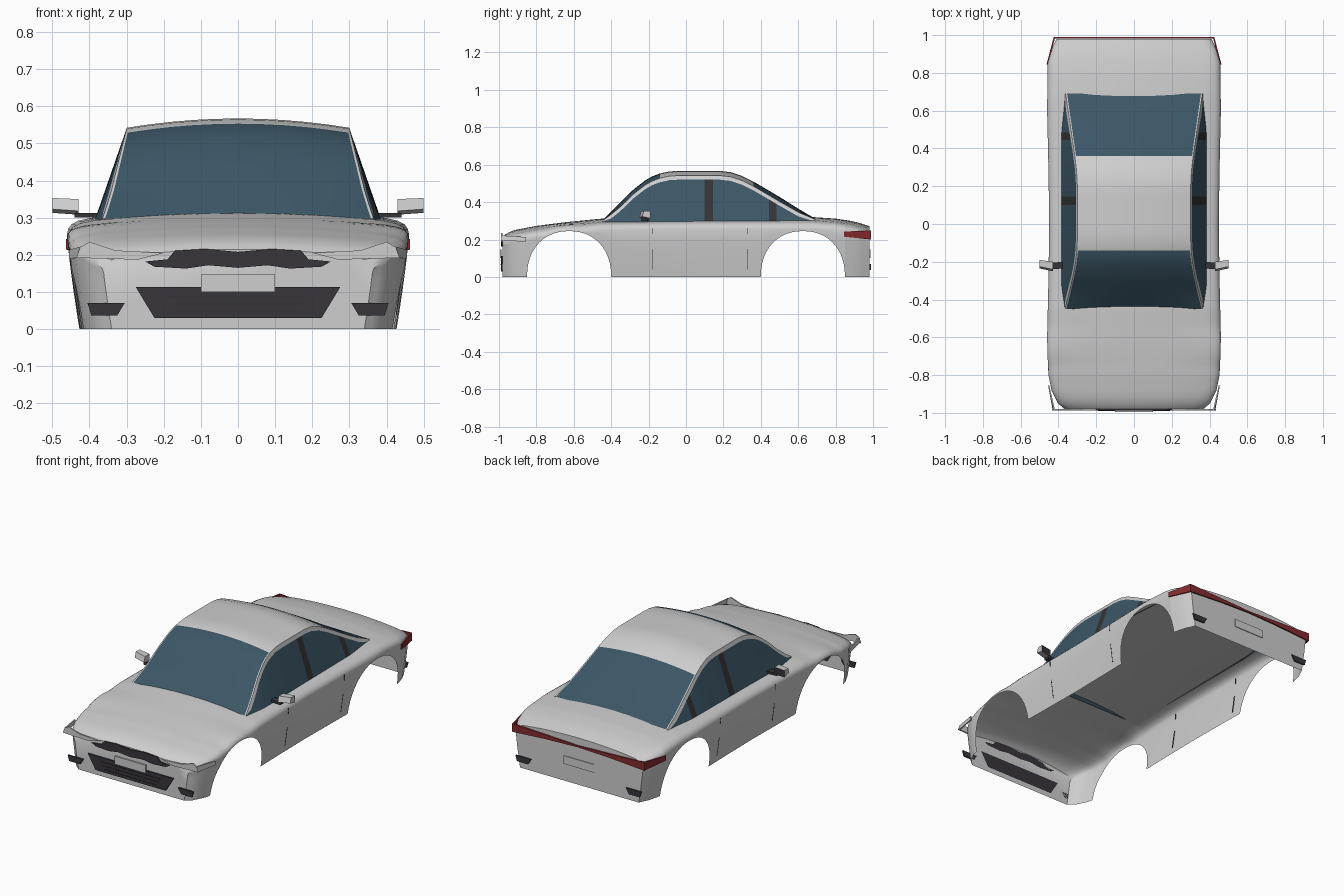
import bpy, bmesh, math
from mathutils import Vector

if "Cube" in bpy.data.objects:
    bpy.data.objects.remove(bpy.data.objects["Cube"], do_unlink=True)


def material(name, rgb):
    m = bpy.data.materials.new(name)
    m.use_nodes = True
    m.diffuse_color = (*rgb, 1)
    m.node_tree.nodes["Principled BSDF"].inputs["Base Color"].default_value = (*rgb, 1)
    return m


PAINT = material("silver paint", (0.62, 0.62, 0.62))
GLASS = material("blue glass", (0.045, 0.095, 0.135))
DARK = material("dark trim", (0.04, 0.035, 0.045))
PILLAR = material("pillar black", (0.035, 0.035, 0.038))
RED = material("tail light red", (0.24, 0.025, 0.028))


def curve(points, y):
    """Linear lookup along a short list of (y, value) pairs."""
    for (a, u), (b, v) in zip(points, points[1:]):
        if y <= b:
            return u + (v - u) * max(0, (y - a) / (b - a))
    return points[-1][1]


def finish(name, bm, mats, mirror=False, smooth=None):
    me = bpy.data.meshes.new(name)
    bm.to_mesh(me)
    bm.free()
    ob = bpy.data.objects.new(name, me)
    bpy.context.collection.objects.link(ob)
    for m in mats:
        me.materials.append(m)
    if mirror:
        ob.modifiers.new("mirror", "MIRROR")
    if smooth:
        bpy.context.view_layer.objects.active = ob
        ob.select_set(True)
        bpy.ops.object.shade_smooth_by_angle(angle=math.radians(smooth))
        ob.select_set(False)
    return ob


def loft(bm, sections, rule=None):
    """Skin sections running right to left, stacked front to back."""
    rows = [[bm.verts.new(p) for p in s] for s in sections]
    for r, q in zip(rows, rows[1:]):
        for j in range(len(r) - 1):
            f = bm.faces.new((r[j], r[j + 1], q[j + 1], q[j]))
            if rule:
                f.material_index = rule((r[j].co.y + q[j].co.y) / 2, j)
    return rows


def both_sides(half):
    """Complete a left half section (sill to centre) into right-to-left order."""
    return [(-x, y, z) for x, y, z in half] + [p for p in half[-2::-1]]


def plate(name, pts, offset, mat, mirror=False):
    """Flat outline given a small thickness."""
    bm = bmesh.new()
    f = bm.faces.new([bm.verts.new(p) for p in pts])
    ext = bmesh.ops.extrude_face_region(bm, geom=[f])["geom"]
    bmesh.ops.translate(bm, vec=Vector(offset),
                        verts=[v for v in ext if isinstance(v, bmesh.types.BMVert)])
    bmesh.ops.recalc_face_normals(bm, faces=bm.faces)
    return finish(name, bm, [mat], mirror)


def face_plate(name, outline, y, mat, mirror=True, depth=0.008):
    return plate(name, [(x, y, z) for x, z in outline], (0, depth, 0), mat, mirror)


# Body shell: open underneath, with wheel arches shaped into the lower edge
WIDTH = [(-.98, .37), (-.95, .405), (-.88, .44), (-.8, .455), (-.6, .46), (-.3, .453),
         (0, .449), (.3, .453), (.6, .46), (.85, .457), (.92, .44), (.98, .412)]
TOP = [(-.98, .215), (-.96, .232), (-.92, .25), (-.8, .273), (-.65, .292), (-.45, .312), (0, .318),
       (.68, .32), (.8, .312), (.9, .297), (.98, .272)]
ARCHES = (-.625, .625)
ARCH_R, ARCH_H, END = .225, .245, .98


def sill(y):
    for c in ARCHES:
        u = abs(y - c) / ARCH_R
        if u < 1:
            return ARCH_H * (1 - u ** 2.2) ** (1 / 2.2)
    return 0


def side_x(y, z):
    return curve(WIDTH, y) - .03 * max(0, (.24 - z) / .24) ** 1.3


stations = [-END, -.965, -.95, -.92, -.88, -.3, -.2, -.1, 0, .1, .2, .3, .88, .92, .95, END]
for c in ARCHES:
    stations += [c + s * (ARCH_R + .0005) for s in (-1, 1)]
    stations += [c - ARCH_R * math.cos(math.pi * k / 24) * .9999 for k in range(25)]
sections = []
for y in sorted(stations):
    b, w, top = sill(y), curve(WIDTH, y), curve(TOP, y)
    belt = max(top - .062, b + .004)
    half = [(side_x(y, z), y, z) for z in (b + (belt - b) * t / 5 for t in range(6))]
    for dx, f in ((.003, .2), (.012, .4), (.03, .55), (.06, .66), (.09, .72)):
        half.append((w - dx, y, belt + (top - belt) * f))
    for f in (.62, .45, .22, 0):
        half.append((w * f, y, top - (top - belt) * .28 * (f / .8) ** 2))
    sections.append(both_sides(half))
bm = bmesh.new()
rows = loft(bm, sections)
bm.faces.new(rows[0][::-1])
bm.faces.new(rows[-1])
finish("body_shell", bm, [PAINT], smooth=35)

# Cabin: windscreen, roof, rear window and side windows
ROOF = [(-.45, .298), (-.35, .4), (-.28, .468), (-.22, .515), (-.18, .538), (-.14, .553), (-.09, .564), (-.04, .567),
        (.18, .567), (.24, .56), (.3, .54), (.36, .51), (.42, .475), (.5, .428), (.6, .365), (.69, .312)]
PILLARS = ((.1, .145), (.445, .485))
cabin_y = sorted([y for y, _ in ROOF] + [y for p in PILLARS for y in p] + [-.4, -.31, 0])
sections = []
for y in cabin_y:
    t = max(0, (curve(ROOF, y) - .298) / .267)
    top = curve(ROOF, y)
    edge_z, edge_x = top - .025 * min(1, t * 3), .365 - .065 * t
    base_x = .365 + .02 * min(1, t * 2)
    low = min(.295, edge_z)
    win_z = max(low, edge_z - .022)
    k = (win_z - low) / max(.001, edge_z - low)
    half = [(base_x, y, low), (base_x + (edge_x - base_x) * k, y, win_z), (edge_x, y, edge_z)]
    half += [(edge_x * f, y, edge_z + (top - edge_z) * (1 - f * f)) for f in (.98, .8, .6, .4, .2, 0)]
    sections.append(both_sides(half))
last = len(sections[0]) - 2


def cabin_colour(y, j):
    j = min(j, last - j)
    if j == 0:
        return 2 if any(a < y < b for a, b in PILLARS) else 1
    return 1 if j > 2 and not -.14 < y < .36 else 0


bm = bmesh.new()
loft(bm, sections, cabin_colour)
finish("cabin", bm, [PAINT, GLASS, PILLAR], smooth=30)

# Front details
F = -.988
face_plate("upper_grille", [(0, .208), (.09, .216), (.17, .211), (.19, .188), (.25, .182),
                            (.225, .168), (.14, .163), (.08, .172), (0, .165)], F, DARK)
face_plate("lower_grille", [(0, .113), (.275, .113), (.225, .03), (0, .03)], F, DARK)
for i in range(3):
    z = .045 + .02 * i
    face_plate("grille_slat", [(0, z), (.17 + .01 * i, z), (.17 + .01 * i, z + .004), (0, z + .004)],
               F - .003, PILLAR, depth=.004)
PLATE = [(-.1, .1), (.1, .1), (.1, .147), (-.1, .147)]
face_plate("front_plate", PLATE, F - .006, PAINT, False)
FOG = [(.305, .07), (.405, .07), (.395, .037), (.325, .037)]
face_plate("front_fog_light", FOG, F, DARK)
face_plate("headlight", [(.2, .205), (.33, .212), (.4, .235), (.425, .22), (.435, .192), (.27, .187)], F, PAINT)
plate("headlight_side", [(.43, F, .192), (.455, -.855, .19), (.455, -.855, .213), (.425, F, .222)],
      (-.007, 0, 0), PAINT, True)

# Rear details
R = .982
face_plate("tail_light", [(0, .23), (.12, .235), (.3, .242), (.425, .248), (.425, .2), (.2, .215), (0, .222)], R, RED)
plate("tail_light_side", [(.425, R + .008, .2), (.463, .845, .215), (.463, .845, .243), (.425, R + .008, .248)],
      (-.008, 0, 0), RED, True)
face_plate("rear_fog_light", FOG, R, DARK)
face_plate("rear_plate", PLATE, R, PAINT, False, .004)

# Door seams follow the side surface
for y in (-.18, .33):
    for lo, hi in ((.04, .15), (.23, .262)):
        x0, x1 = side_x(y, lo) + .001, side_x(y, hi) + .001
        plate("door_seam", [(x0, y - .002, lo), (x0, y + .002, lo), (x1, y + .002, hi), (x1, y - .002, hi)],
              (-.004, 0, 0), PILLAR, True)

# Door mirrors
plate("mirror_stem", [(.37, -.235, .3), (.44, -.24, .3), (.44, -.205, .3), (.37, -.2, .3)],
      (0, 0, .013), PILLAR, True)
bm = bmesh.new()
rings = []
for x, y0, y1, z0, z1 in ((.43, -.25, -.2, .308, .35), (.5, -.235, -.19, .313, .353)):
    rings.append([bm.verts.new(p) for p in ((x, y0, z0 + .01), (x, y1, z0), (x, y1, z1), (x, y0 + .01, z1))])
bmesh.ops.contextual_create(bm, geom=rings[0])
bmesh.ops.contextual_create(bm, geom=rings[1])
for k in range(4):
    n = (k + 1) % 4
    bm.faces.new((rings[0][k], rings[0][n], rings[1][n], rings[1][k])).material_index = int(k == 1)
bmesh.ops.recalc_face_normals(bm, faces=bm.faces)
finish("door_mirror", bm, [PAINT, DARK], True)
